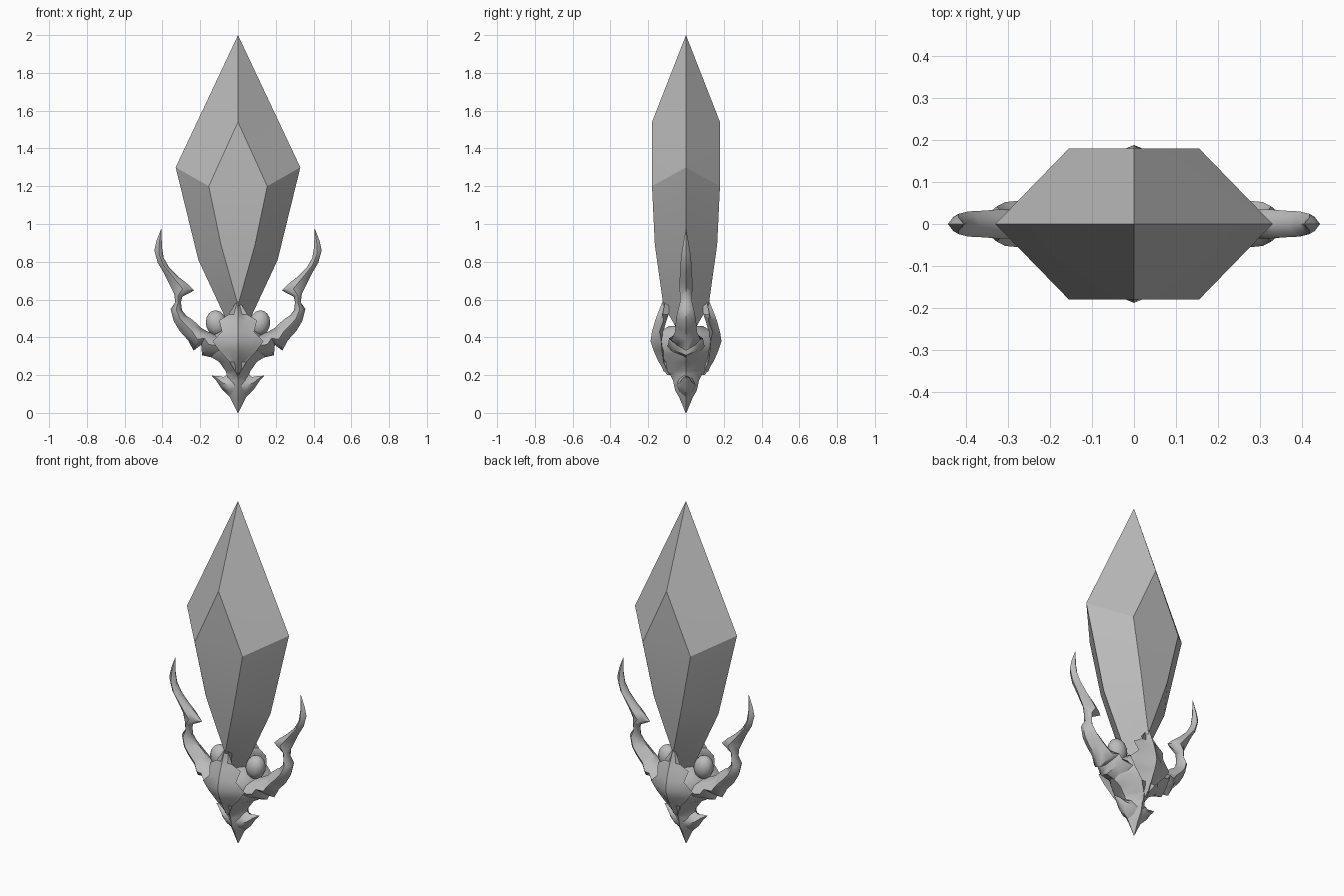
import bpy, bmesh, math

if "Cube" in bpy.data.objects:
    bpy.data.objects.remove(bpy.data.objects["Cube"])

stone = bpy.data.materials.new("grey stone")
stone.diffuse_color = (0.5, 0.5, 0.5, 1)
stone.use_nodes = True
stone.node_tree.nodes["Principled BSDF"].inputs["Base Color"].default_value = stone.diffuse_color


def finish(name, bm, angle):
    bmesh.ops.remove_doubles(bm, verts=bm.verts, dist=0.0005)
    bmesh.ops.recalc_face_normals(bm, faces=bm.faces)
    me = bpy.data.meshes.new(name)
    bm.to_mesh(me)
    bm.free()
    me.materials.append(stone)
    ob = bpy.data.objects.new(name, me)
    bpy.context.collection.objects.link(ob)
    bpy.ops.object.select_all(action='DESELECT')
    ob.select_set(True)
    bpy.context.view_layer.objects.active = ob
    bpy.ops.object.shade_smooth_by_angle(angle=math.radians(angle))
    return ob


def loft(name, rings, angle=40):
    bm = bmesh.new()
    rows = [[bm.verts.new(p) for p in r] for r in rings]
    n = len(rows[0])
    for a, b in zip(rows, rows[1:]):
        for i in range(n):
            j = (i + 1) % n
            bm.faces.new((a[i], a[j], b[j], b[i]))
    bm.faces.new(rows[0])
    bm.faces.new(rows[-1])
    return finish(name, bm, angle)


def blade(name, ribs, side):
    # ribs: outer x,z, inner x,z, half thickness; lens-shaped section
    prof = [(0, 0), (.25, .7), (.5, 1), (.75, .7), (1, 0), (.75, -.7), (.5, -1), (.25, -.7)]
    rings = [[(side * (ox + (ix - ox) * s), t * k, oz + (iz - oz) * s) for s, k in prof]
             for ox, oz, ix, iz, t in ribs]
    return loft(name, rings, 50)


# Faceted crystal: hull of a few corners mirrored in x and y
corners = [(0, 0, 2), (.33, 0, 1.3), (0, .18, 1.54), (.155, .18, 1.2), (.09, .165, .89),
           (.21, 0, .81), (0, .12, .57), (.05, 0, .5), (0, 0, .36)]
bm = bmesh.new()
for p in {(x * sx, y * sy, z) for x, y, z in corners for sx in (1, -1) for sy in (1, -1)}:
    bm.verts.new(p)
bmesh.ops.remove_doubles(bm, verts=bm.verts, dist=0.0005)
bmesh.ops.convex_hull(bm, input=bm.verts)
finish("crystal", bm, 16)

# Pointed base body: z, half width, half depth
body = [(0, .002, .002), (.08, .042, .035), (.12, .062, .058), (.17, .075, .068), (.205, .06, .085),
        (.22, .065, .118), (.27, .10, .14), (.31, .165, .155), (.36, .175, .172),
        (.42, .13, .155), (.46, .07, .09)]
sec = [(1, 0), (.55, .55), (0, 1), (-.55, .55), (-1, 0), (-.55, -.55), (0, -1), (.55, -.55)]
loft("base_body", [[(a * hx, b * hy, z) for a, b in sec] for z, hx, hy in body], 45)

# Ridged spiked plates on front and back: z, half width, ridge depth
plate = [(.2, .003, .10), (.27, .045, .145), (.33, .10, .172), (.38, .135, .188), (.43, .085, .18),
         (.49, .10, .163), (.52, .05, .152), (.6, .002, .12)]
for name, s in (("front_plate", -1), ("back_plate", 1)):
    loft(name, [[(-w, s * (y - .35 * w - .01), z), (-w * .45, s * (y - .025), z), (0, s * y, z),
                 (w * .45, s * (y - .025), z), (w, s * (y - .35 * w - .01), z),
                 (0, s * (y - .06), z)] for z, w, y in plate], 35)

# Curved barbed arms, lower barbs and rounded knobs on each side
arm = [(.08, .28, .06, .42, .10), (.19, .305, .12, .42, .095), (.195, .36, .16, .43, .09),
       (.235, .33, .195, .45, .075), (.265, .385, .22, .475, .058), (.31, .435, .25, .50, .055),
       (.34, .485, .275, .515, .052), (.357, .55, .297, .545, .042), (.332, .585, .302, .585, .032),
       (.338, .63, .295, .615, .032), (.355, .665, .232, .648, .034), (.37, .695, .27, .685, .035),
       (.395, .745, .315, .72, .032), (.425, .795, .365, .77, .03), (.443, .86, .393, .82, .024),
       (.432, .91, .403, .88, .015), (.407, .975, .405, .974, .001)]
barb = [(.0, .07, .0, .225, .05), (.045, .085, .05, .21, .05), (.085, .125, .075, .19, .035),
        (.115, .17, .105, .195, .018), (.139, .195, .137, .197, .001)]
for label, s in (("right", 1), ("left", -1)):
    blade(label + "_arm", arm, s)
    blade(label + "_lower_barb", barb, s)
    bm = bmesh.new()
    bmesh.ops.create_uvsphere(bm, u_segments=12, v_segments=8, radius=1)
    for v in bm.verts:
        x, y, z = v.co
        v.co = (s * (.115 + .052 * x + .02 * z), .05 * y, .475 + .065 * z - .02 * x)
    finish(label + "_knob", bm, 60)
